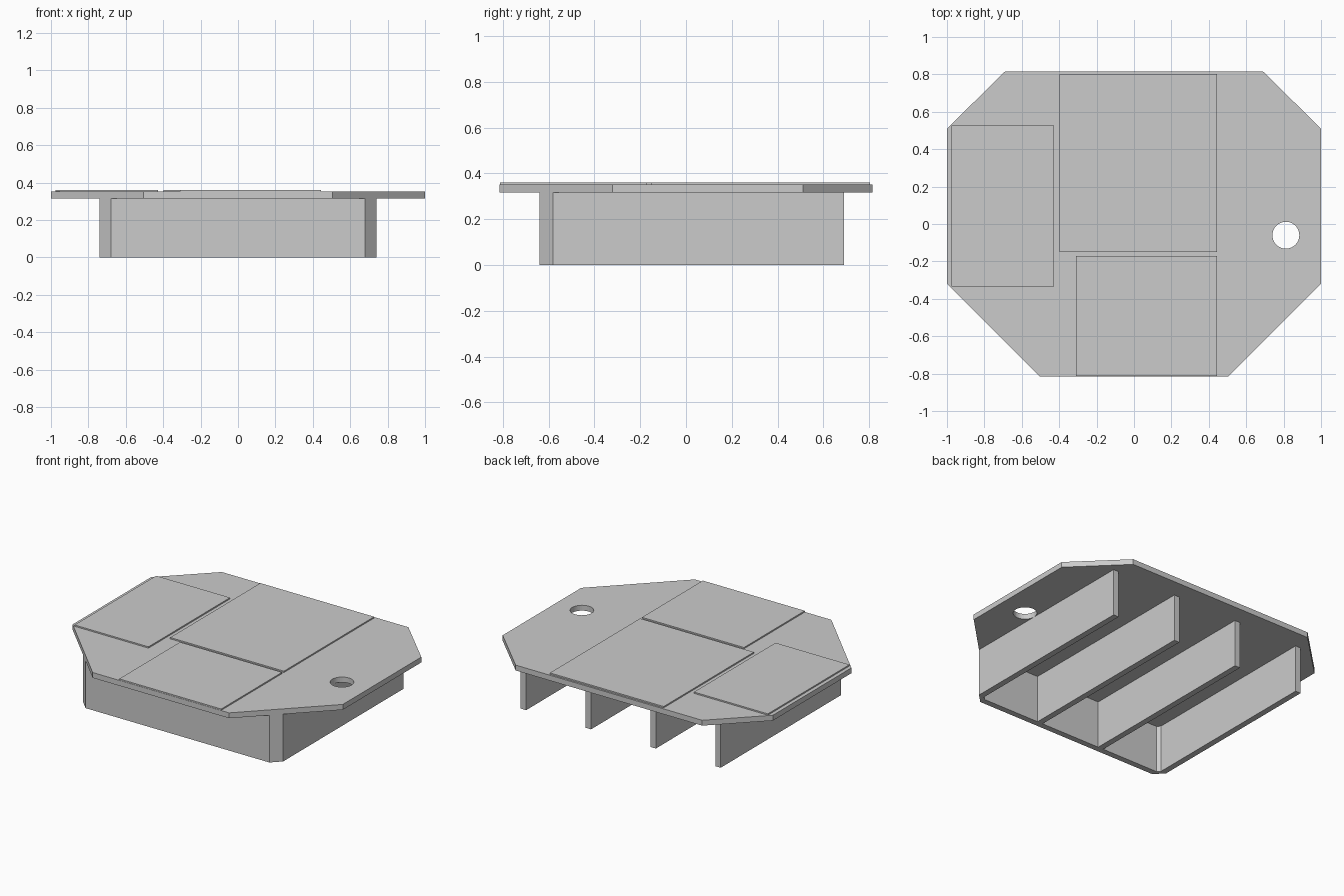
import bpy
import bmesh

cube = bpy.data.objects.get("Cube")
if cube:
    bpy.data.objects.remove(cube, do_unlink=True)

grey = bpy.data.materials.new("plain grey")
grey.use_nodes = True
grey.diffuse_color = (0.6, 0.6, 0.6, 1)
grey.node_tree.nodes["Principled BSDF"].inputs["Base Color"].default_value = grey.diffuse_color


def prism(name, outline, z0, z1):
    """Extrude a counter-clockwise outline from z0 up to z1."""
    bm = bmesh.new()
    base = bm.faces.new([bm.verts.new((x, y, z0)) for x, y in outline])
    top = bmesh.ops.extrude_face_region(bm, geom=[base], use_keep_orig=True)
    verts = [v for v in top["geom"] if isinstance(v, bmesh.types.BMVert)]
    bmesh.ops.translate(bm, verts=verts, vec=(0, 0, z1 - z0))
    bmesh.ops.recalc_face_normals(bm, faces=bm.faces)
    mesh = bpy.data.meshes.new(name)
    bm.to_mesh(mesh)
    bm.free()
    mesh.materials.append(grey)
    obj = bpy.data.objects.new(name, mesh)
    bpy.context.scene.collection.objects.link(obj)
    return obj


def box(name, x0, x1, y0, y1, z0, z1):
    return prism(name, [(x0, y0), (x1, y0), (x1, y1), (x0, y1)], z0, z1)


def mirrored(half):
    """Complete an outline given its right half, front to back."""
    return half + [(-x, y) for x, y in reversed(half)]


DECK_BOTTOM, DECK_TOP, PLATE_TOP = 0.316, 0.352, 0.361

# Eight-sided deck with a round hole
deck = prism("deck", mirrored([(0.505, -0.815), (1, -0.32), (1, 0.51), (0.69, 0.815)]),
             DECK_BOTTOM, DECK_TOP)
bpy.ops.mesh.primitive_cylinder_add(vertices=32, radius=0.072, depth=0.3,
                                    location=(0.812, -0.06, DECK_TOP))
cutter = bpy.context.object
cutter.name = "hole_cutter"
cutter.data.materials.append(grey)
cutter.hide_render = True
cutter.hide_viewport = True
cut = deck.modifiers.new("hole", "BOOLEAN")
cut.operation = "DIFFERENCE"
cut.solver = "EXACT"
cut.object = cutter

# Thin cover plates on the deck
box("right_plate", -0.975, -0.428, -0.335, 0.527, DECK_TOP, PLATE_TOP)
box("centre_plate", -0.397, 0.445, -0.15, 0.803, DECK_TOP, PLATE_TOP)
box("front_plate", -0.31, 0.445, -0.813, -0.17, DECK_TOP, PLATE_TOP)

# Front wall with chamfered corners
prism("front_wall", mirrored([(0.68, -0.64), (0.74, -0.58), (0.70, -0.58), (0.68, -0.60)]),
      0, DECK_BOTTOM)

# Ribs running back from the front wall
for i in range(4):
    x = -0.72 + 0.48 * i
    front = -0.58 if i in (0, 3) else -0.60
    box(f"rib_{i + 1}", x - 0.02, x + 0.02, front, 0.69, 0, DECK_BOTTOM)
